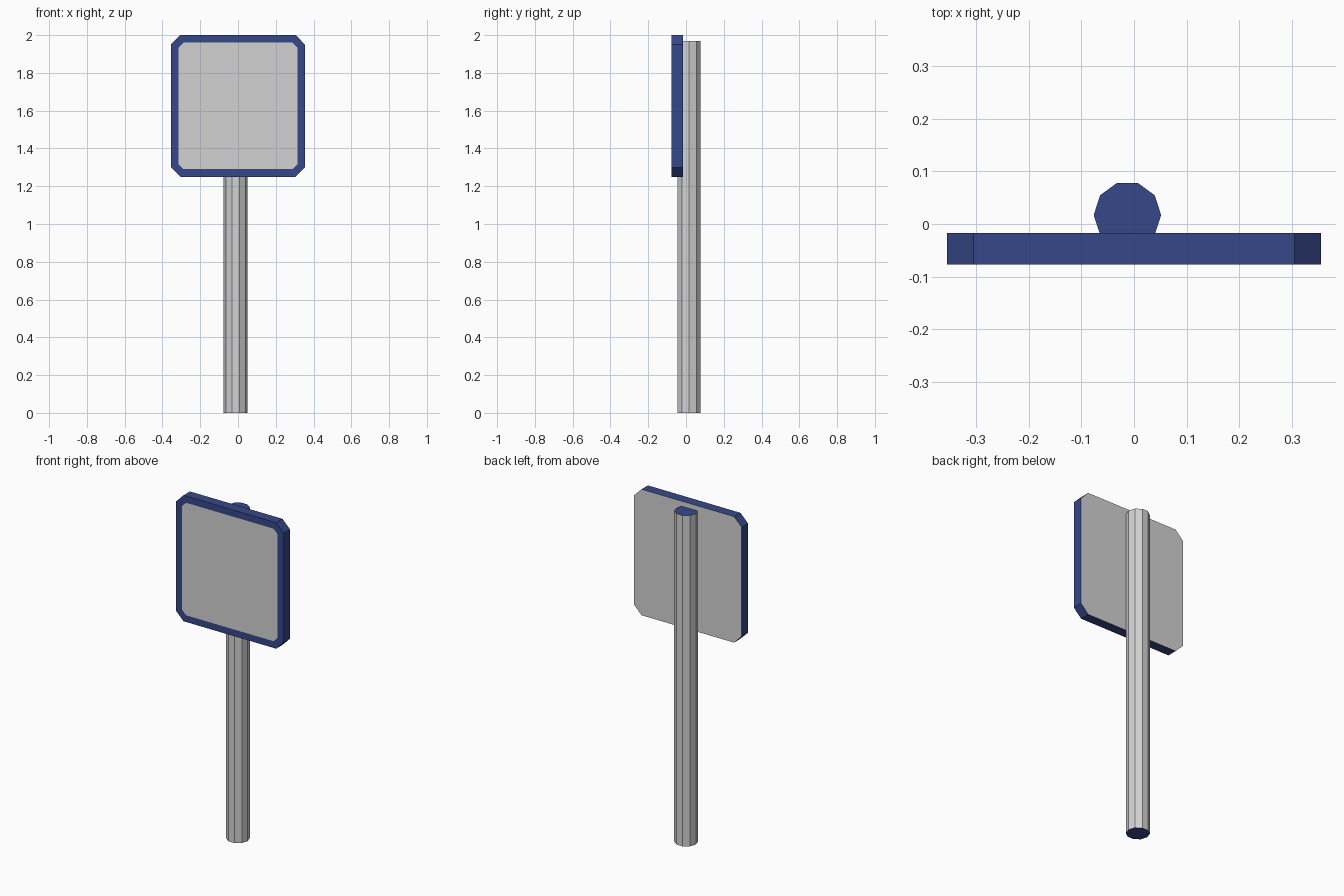
import bpy, bmesh, math
from mathutils import Vector

if "Cube" in bpy.data.objects:
    bpy.data.objects.remove(bpy.data.objects["Cube"])

def material(name, color):
    m = bpy.data.materials.new(name)
    m.diffuse_color = (*color, 1)
    m.use_nodes = True
    m.node_tree.nodes["Principled BSDF"].inputs["Base Color"].default_value = m.diffuse_color
    return m

grey = material("light_grey", (0.65, 0.65, 0.65))
blue = material("dark_blue", (0.036, 0.064, 0.25))

def prism(name, outline, offset, finish):
    """Extrude a closed outline, then let finish() colour or detail its faces."""
    bm = bmesh.new()
    base = bm.faces.new([bm.verts.new(p) for p in outline])
    ext = bmesh.ops.extrude_face_region(bm, geom=[base], use_keep_orig=True)
    moved = [g for g in ext["geom"] if isinstance(g, bmesh.types.BMVert)]
    bmesh.ops.translate(bm, verts=moved, vec=Vector(offset))
    bmesh.ops.recalc_face_normals(bm, faces=bm.faces)
    bm.normal_update()
    finish(bm)
    me = bpy.data.meshes.new(name)
    bm.to_mesh(me)
    bm.free()
    me.materials.append(grey)
    me.materials.append(blue)
    ob = bpy.data.objects.new(name, me)
    bpy.context.collection.objects.link(ob)
    return ob

# Ten-sided post: grey sides, blue end caps
def finish_post(bm):
    for f in bm.faces:
        f.material_index = 1 if abs(f.normal.z) > 0.9 else 0

R, CX, CY = 0.064, -0.0125, 0.017
ring = [(CX + R * math.cos(math.tau * i / 10),
         CY + R * math.sin(math.tau * i / 10), 0) for i in range(10)]
prism("post", ring, (0, 0, 1.97), finish_post)

# Sign board: blue edge and front border, grey front panel and back
def finish_board(bm):
    for f in bm.faces:
        f.material_index = 0 if f.normal.y > 0.9 else 1
    front = [f for f in bm.faces if f.normal.y < -0.9]
    bmesh.ops.inset_region(bm, faces=front, thickness=0.04, use_even_offset=True)
    for f in front:
        f.material_index = 0

W, H, C, ZC = 0.355, 0.375, 0.05, 1.625
quarter = [(W, H - C), (W - C, H)]
half = quarter + [(-x, z) for x, z in reversed(quarter)]
octagon = half + [(-x, -z) for x, z in half]
prism("sign_board", [(x, -0.077, ZC + z) for x, z in octagon], (0, 0.06, 0), finish_board)
